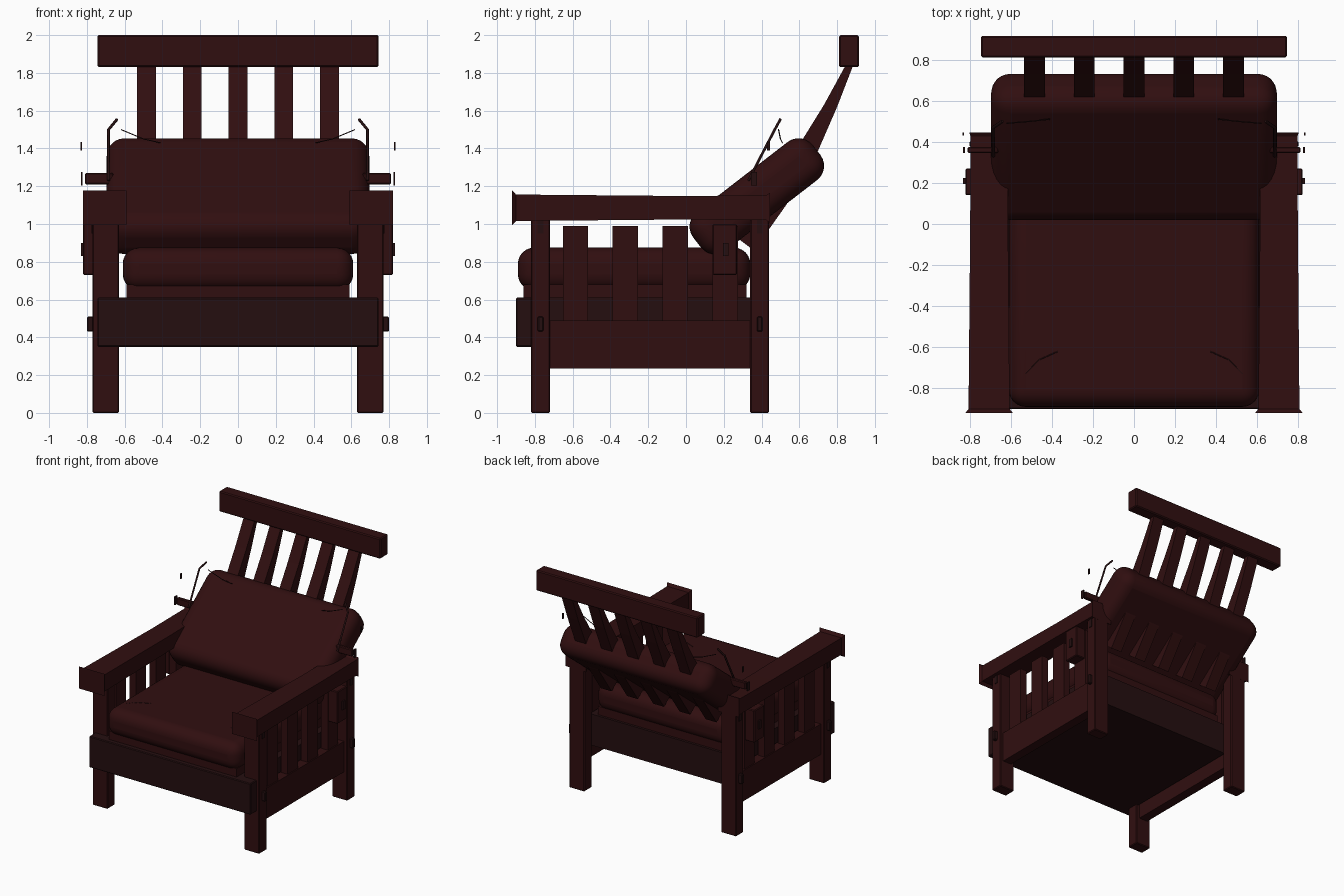
import bpy, bmesh, math
from mathutils import Matrix, Vector

cube = bpy.data.objects.get("Cube")
if cube:
    bpy.data.objects.remove(cube, do_unlink=True)


def material(name, rgb):
    m = bpy.data.materials.new(name)
    m.use_nodes = True
    m.diffuse_color = (*rgb, 1)
    m.node_tree.nodes["Principled BSDF"].inputs["Base Color"].default_value = (*rgb, 1)
    return m


WOOD = material("mahogany", (0.03, 0.0045, 0.005))
DARK = material("dark_mahogany", (0.018, 0.0045, 0.005))


def finish(name, bm, mat, bevel=0.0, segments=1):
    bmesh.ops.recalc_face_normals(bm, faces=bm.faces)
    mesh = bpy.data.meshes.new(name)
    bm.to_mesh(mesh)
    bm.free()
    mesh.materials.append(mat)
    ob = bpy.data.objects.new(name, mesh)
    bpy.context.collection.objects.link(ob)
    if bevel:
        mod = ob.modifiers.new("Bevel", "BEVEL")
        mod.width = bevel
        mod.segments = segments
    return ob


def box(name, x, y, z, mat=WOOD, bevel=0.006, segments=1):
    """Box from its (min, max) range on each axis."""
    bm = bmesh.new()
    bmesh.ops.create_cube(bm, size=1)
    for v in bm.verts:
        for i, (lo, hi) in enumerate((x, y, z)):
            v.co[i] = lo if v.co[i] < 0 else hi
    return finish(name, bm, mat, bevel, segments)


def sided(name, side, x, y, z, mat=WOOD, bevel=0.006):
    label = "left" if side > 0 else "right"
    return box(f"{label}_{name}", sorted((side * x[0], side * x[1])), y, z, mat, bevel)


def cushion(name, size, location, tilt, radius):
    """Padded block with softly domed faces."""
    ob = box(name, *[(-s / 2, s / 2) for s in size], WOOD, radius, 6)
    ob.location = location
    ob.rotation_euler.x = tilt
    bpy.ops.object.select_all(action="DESELECT")
    ob.select_set(True)
    bpy.context.view_layer.objects.active = ob
    bpy.ops.object.shade_smooth_by_angle(angle=math.radians(40))
    return ob


def wire(name, points, radius):
    curve = bpy.data.curves.new(name, "CURVE")
    curve.dimensions = "3D"
    curve.bevel_depth = radius
    curve.bevel_resolution = 1
    curve.use_fill_caps = True
    spline = curve.splines.new("POLY")
    spline.points.add(len(points) - 1)
    for p, co in zip(spline.points, points):
        p.co = (*co, 1)
    curve.materials.append(DARK)
    bpy.context.collection.objects.link(bpy.data.objects.new(name, curve))


def arm(side):
    """Arm rest lofted through rectangles, flared at the ends."""
    bm = bmesh.new()
    rings = []
    for y, hw, hz in ((-.92, .116, .092), (-.9, .1, .07), (0, .092, .062),
                      (.425, .09, .066), (.445, .096, .08)):
        rings.append([bm.verts.new((side * .705 + a * hw, y, 1.086 + b * hz))
                      for a, b in ((-1, -1), (1, -1), (1, 1), (-1, 1))])
    for r, s in zip(rings, rings[1:]):
        for i in range(4):
            j = (i + 1) % 4
            bm.faces.new((r[i], r[j], s[j], s[i]))
    bm.faces.new(rings[0])
    bm.faces.new(rings[-1])
    finish(("left" if side > 0 else "right") + "_arm", bm, WOOD)


# Legs, side panels, arms and fittings, mirrored left to right
for side in (1, -1):
    label = "left" if side > 0 else "right"
    for place, y in (("front", -.77), ("back", .39)):
        sided(place + "_leg", side, (.63, .77), (y - .05, y + .05), (0, 1.03))
        sided(place + "_lower_tenon", side, (.76, .8), (y - .015, y + .015), (.43, .51), DARK)
        sided(place + "_upper_tenon", side, (.76, .776), (y - .015, y + .015), (.95, 1.02), DARK, 0)
    sided("side_rail", side, (.66, .74), (-.73, .35), (.235, .49), WOOD, 0)
    for i in range(4):
        y = -.585 + i * .264
        sided(f"side_slat_{i + 1}", side, (.67, .73), (y - .067, y + .067), (.48, .99), WOOD, 0)
    sided("bracket", side, (.73, .82), (.14, .27), (.73, 1.0))
    sided("bracket_peg", side, (.82, .832), (.195, .225), (.83, .9), DARK, 0)
    sided("back_peg", side, (.66, .81), (.345, .375), (1.21, 1.27))
    sided("back_peg_cap", side, (.822, .832), (.345, .375), (1.205, 1.275), DARK, 0)
    sided("stud", side, (.826, .834), (.43, .445), (1.39, 1.435), DARK, 0)
    arm(side)
    wire(label + "_strap", [(side * .685, .33, 1.23), (side * .685, .47, 1.5),
                            (side * .64, .5, 1.555)], .008)
    wire(label + "_seat_crease", [(side * .37, -.62, .874), (side * .46, -.66, .874),
                                  (side * .53, -.73, .872)], .003)
    wire(label + "_back_crease", [(side * .62, .49, 1.5), (side * .5, .5, 1.45),
                                  (side * .41, .51, 1.43)], .003)

# Seat frame and front apron
box("seat_platform", (-.65, .65), (-.83, .34), (.35, .61), DARK, 0)
box("front_apron", (-.745, .745), (-.9, -.815), (.35, .61), DARK)
box("seat_base", (-.59, .59), (-.86, .32), (.6, .68), WOOD, 0)

# Cushions
cushion("seat_cushion", (1.22, 1.23, .225), (0, -.275, .762), 0, .085)
cushion("back_cushion", (1.39, .8, .255), (0, .375, 1.147), math.radians(37.7), .095)

# Curved back slats under the top rail
front = [(.845, 1.84), (.73, 1.63), (.6, 1.42), (.45, 1.16), (.28, .92)]
rear = [(.36, .86), (.53, 1.1), (.7, 1.39), (.8, 1.62), (.885, 1.84)]
for i in range(5):
    bm = bmesh.new()
    x = (i - 2) * .242
    left, right = [[bm.verts.new((x + dx, y, z)) for y, z in front + rear] for dx in (-.05, .05)]
    n = len(left)
    for a in range(n):
        b = (a + 1) % n
        bm.faces.new((left[a], left[b], right[b], right[a]))
    for loop in (left, right):
        for a in range(n // 2 - 1):
            bm.faces.new((loop[a], loop[a + 1], loop[n - 2 - a], loop[n - 1 - a]))
    finish(f"back_slat_{i + 1}", bm, WOOD)
box("back_top_rail", (-.745, .745), (.81, .915), (1.83, 2.0), WOOD, .008)
